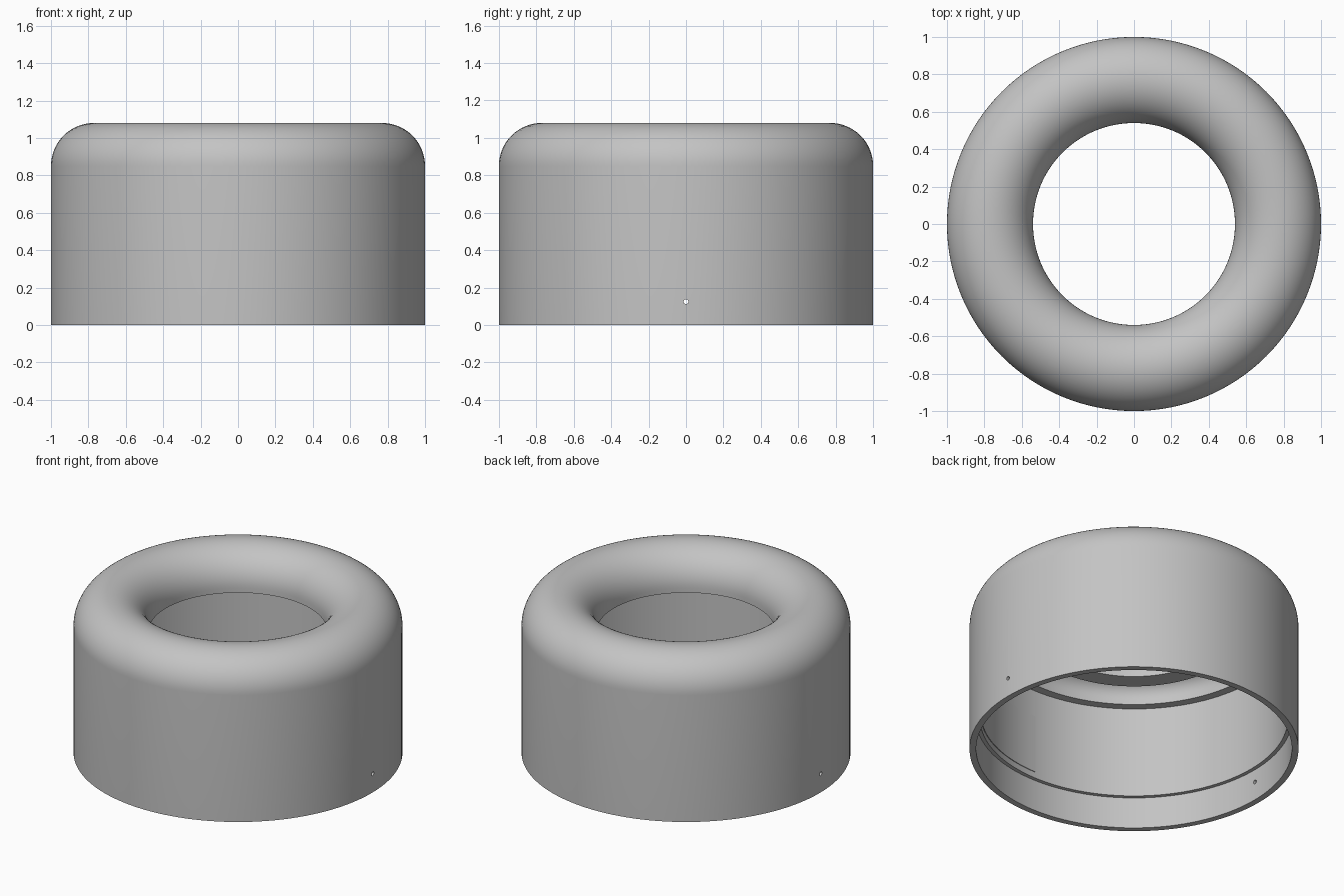
import bpy
import bmesh
from math import cos, sin, pi, radians

cube = bpy.data.objects.get("Cube")
if cube:
    bpy.data.objects.remove(cube, do_unlink=True)

SEGMENTS = 128

grey = bpy.data.materials.new("plain grey")
grey.use_nodes = True
colour = (0.55, 0.55, 0.55, 1)
grey.diffuse_color = colour
grey.node_tree.nodes["Principled BSDF"].inputs["Base Color"].default_value = colour


def revolve(name, profile, start=0, sweep=360, steps=SEGMENTS):
    """Sweep a closed (radius, height) profile about the z axis."""
    bm = bmesh.new()
    full = sweep == 360
    rings = []
    for i in range(steps if full else steps + 1):
        a = radians(start + sweep * i / steps)
        rings.append([bm.verts.new((r * cos(a), r * sin(a), z)) for r, z in profile])
    n = len(profile)
    for i in range(steps):
        ring, following = rings[i], rings[(i + 1) % len(rings)]
        for j in range(n):
            k = (j + 1) % n
            bm.faces.new((ring[j], following[j], following[k], ring[k]))
    if not full:
        bm.faces.new(rings[0])
        bm.faces.new(rings[-1])
    bmesh.ops.recalc_face_normals(bm, faces=bm.faces)
    mesh = bpy.data.meshes.new(name)
    bm.to_mesh(mesh)
    bm.free()
    mesh.materials.append(grey)
    obj = bpy.data.objects.new(name, mesh)
    bpy.context.collection.objects.link(obj)
    return obj


def arc(radius, steps, centre=(0.77, 0.85)):
    """Half circle from the outer side over the top to the inner side."""
    return [(centre[0] + radius * cos(pi * i / steps),
             centre[1] + radius * sin(pi * i / steps)) for i in range(steps + 1)]


# Housing: straight wall, rounded hollow rim and stepped bore
rim_base = 0.82
profile = [(1, 0)] + arc(0.23, 32) + [(0.54, rim_base), (0.66, rim_base)]
profile += arc(0.11, 20)[::-1]
profile += [(0.88, rim_base), (0.935, rim_base), (0.935, 0.21), (0.96, 0.21), (0.96, 0)]
housing = revolve("housing", profile)

# Pin holes through the wall at both sides
bpy.ops.mesh.primitive_cylinder_add(vertices=20, radius=0.013, depth=2.4,
                                    location=(0, 0, 0.125), rotation=(0, pi / 2, 0))
cutter = bpy.context.object
cutter.name = "pin_hole_cutter"
cutter.data.materials.append(grey)
cutter.hide_render = True
cutter.hide_set(True)
holes = housing.modifiers.new("pin holes", "BOOLEAN")
holes.operation = "DIFFERENCE"
holes.solver = "EXACT"
holes.object = cutter

# Thin lining plate on a quarter of the bore
plate = revolve("lining_plate", [(0.936, 0.25), (0.931, 0.25), (0.931, 0.64), (0.936, 0.64)],
                start=-90, sweep=90, steps=SEGMENTS // 4)

# Apply the cut, then shade smooth with sharp rims
bpy.ops.object.select_all(action="DESELECT")
housing.select_set(True)
bpy.context.view_layer.objects.active = housing
bpy.ops.object.modifier_apply(modifier=holes.name)
bpy.data.objects.remove(cutter, do_unlink=True)
plate.select_set(True)
bpy.ops.object.shade_smooth_by_angle(angle=radians(30))
